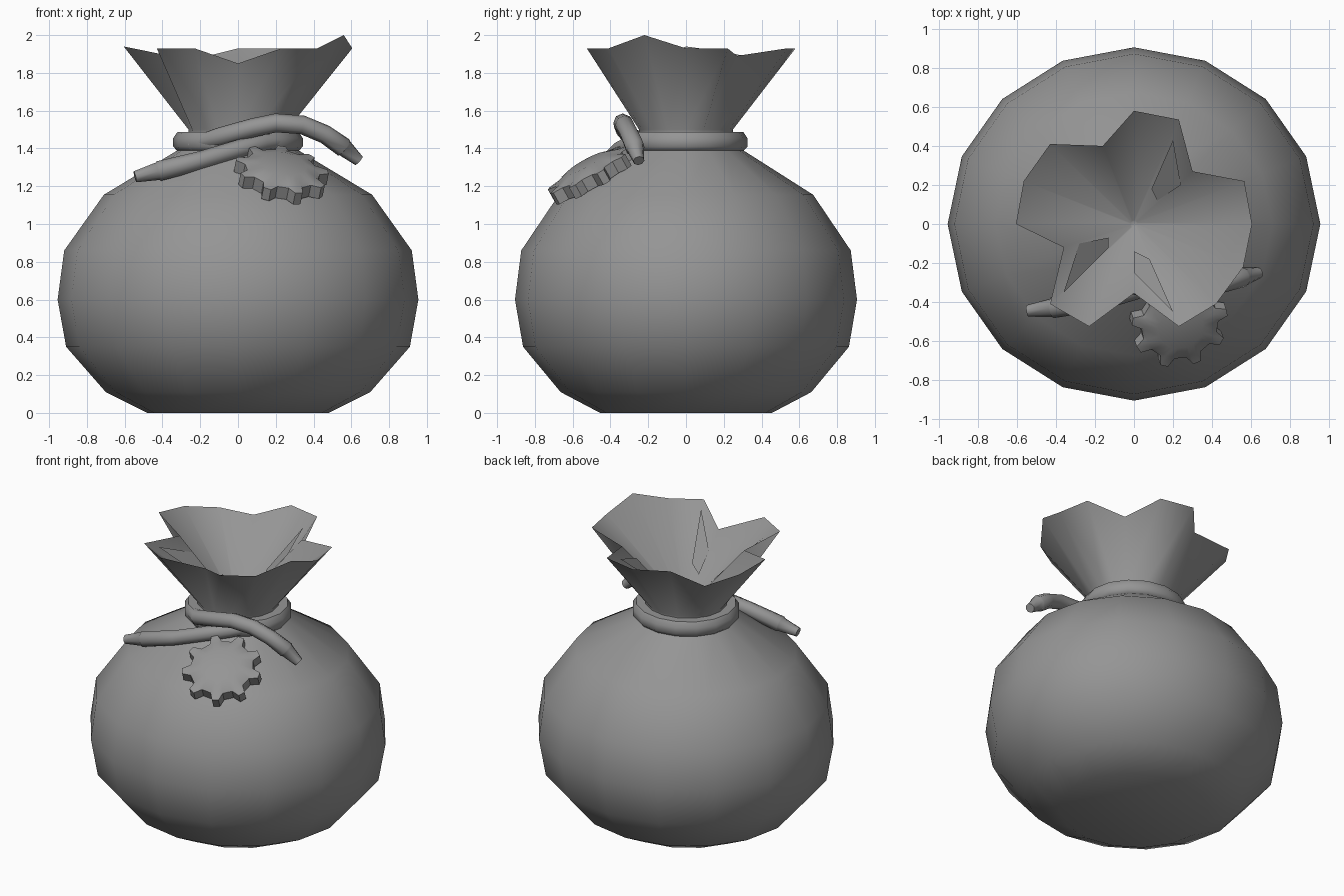
import bpy, bmesh
from math import sin, cos, pi, radians
from mathutils import Vector, Matrix

if "Cube" in bpy.data.objects:
    bpy.data.objects.remove(bpy.data.objects["Cube"])

N = 16
grey = bpy.data.materials.new("dark_grey")
grey.diffuse_color = (.3, .3, .3, 1)
grey.use_nodes = True
grey.node_tree.nodes["Principled BSDF"].inputs["Base Color"].default_value = grey.diffuse_color


def finish(name, bm, angle=None):
    bmesh.ops.recalc_face_normals(bm, faces=bm.faces)
    me = bpy.data.meshes.new(name)
    bm.to_mesh(me)
    bm.free()
    me.materials.append(grey)
    ob = bpy.data.objects.new(name, me)
    bpy.context.collection.objects.link(ob)
    if angle:
        bpy.ops.object.select_all(action='DESELECT')
        ob.select_set(True)
        bpy.context.view_layer.objects.active = ob
        bpy.ops.object.shade_smooth_by_angle(angle=radians(angle))
    return ob


def loft(bm, rings, cap=True, closed=False):
    vs = [[bm.verts.new(p) for p in r] for r in rings]
    pairs = list(zip(vs, vs[1:])) + ([(vs[-1], vs[0])] if closed else [])
    for a, b in pairs:
        n = len(a)
        for i in range(n):
            j = (i + 1) % n
            bm.faces.new((a[i], a[j], b[j], b[i]))
    if cap:
        bm.faces.new(vs[0][::-1])
        bm.faces.new(vs[-1])


def ellipse(r, z, squash=0.948):
    return [(r * cos(2 * pi * i / N), r * squash * sin(2 * pi * i / N), z) for i in range(N)]


# Sack: round body, pinched neck, crumpled rim and funnel-shaped inside
profile = [(.48, 0), (.70, .11), (.91, .35), (.955, .6), (.92, .86), (.71, 1.155),
           (.32, 1.39), (.265, 1.45), (.262, 1.5)]
rim = [(.605, 0, 1.93), (.565, .22, 1.93), (.30, .27, 1.89), (.23, .535, 1.93),
       (0, .58, 1.93), (-.16, .40, 1.89), (-.43, .41, 1.865), (-.565, .22, 1.91),
       (-.605, 0, 1.94), (-.36, -.12, 1.89), (-.43, -.41, 1.93), (-.23, -.525, 1.93),
       (0, -.355, 1.85), (.23, -.525, 1.93), (.42, -.41, 1.93), (.56, -.22, 2.0)]
bm = bmesh.new()
loft(bm, [ellipse(r, z) for r, z in profile] + [rim, ellipse(.02, 1.46)])
finish("sack", bm, 70)

# Fold creases showing inside the mouth
folds = [[(.2, -.45, 1.90), (.08, -.18, 1.66), (0, -.14, 1.62), (0, -.25, 1.74)],
         [(.2, .43, 1.89), (.09, .18, 1.66), (.12, .12, 1.63), (.24, .2, 1.80)],
         [(-.36, -.35, 1.90), (-.13, -.12, 1.63), (-.13, -.07, 1.62), (-.28, -.1, 1.79)]]
bm = bmesh.new()
for f in folds:
    bm.faces.new([bm.verts.new(p) for p in f])
finish("mouth_folds", bm)

# Cord around the neck
section = [(.25, 1.385), (.32, 1.385), (.343, 1.41), (.343, 1.455), (.32, 1.488), (.25, 1.488)]
bm = bmesh.new()
loft(bm, [ellipse(r, z) for r, z in section], cap=False, closed=True)
finish("neck_cord", bm, 50)


# Loose cord ends with tapered tips
def cord(name, pts, radii, sides=8):
    pts = [Vector(p) for p in pts]
    rings = []
    for i, p in enumerate(pts):
        t = (pts[min(i + 1, len(pts) - 1)] - pts[max(i - 1, 0)]).normalized()
        u = t.cross(Vector((0, 0, 1))).normalized()
        w = u.cross(t)
        rings.append([p + radii[i] * (cos(2 * pi * k / sides) * u + sin(2 * pi * k / sides) * w)
                      for k in range(sides)])
    bm = bmesh.new()
    loft(bm, rings)
    finish(name, bm, 50)


cord("cord_end_right",
     [(-.24, -.17, 1.42), (-.10, -.29, 1.46), (.08, -.33, 1.51), (.2, -.335, 1.535), (.34, -.325, 1.525),
      (.46, -.30, 1.475), (.56, -.27, 1.405), (.565, -.269, 1.401), (.64, -.25, 1.335)],
     [.04, .05, .05, .05, .05, .05, .053, .047, .03])
cord("cord_end_left",
     [(.24, -.16, 1.44), (.13, -.28, 1.43), (0, -.34, 1.395), (-.2, -.40, 1.335),
      (-.42, -.43, 1.28), (-.426, -.43, 1.279), (-.545, -.445, 1.25)],
     [.04, .05, .05, .05, .053, .047, .03])

# Toothed seal lying on the shoulder of the sack
teeth = 9


def toothed(ro, ri, z):
    out = []
    for k in range(teeth):
        a = 2 * pi * k / teeth - pi / 2 + radians(4)
        for d, r in ((-.28, ri), (-.12, ro), (.12, ro), (.28, ri)):
            q = a + d * 2 * pi / teeth
            out.append((r * cos(q), r * sin(q), z))
    return out


bm = bmesh.new()
loft(bm, [toothed(.25, .20, -.04), toothed(.25, .20, .03),
          toothed(.185, .185, .042), toothed(.12, .12, .065)])
normal = Vector((.17, -.48, .86)).normalized()
up = (Vector((0, 0, 1)) - normal * normal.z).normalized()
side = up.cross(normal)
rot = Matrix((side, up, normal)).transposed().to_4x4()
bmesh.ops.transform(bm, matrix=Matrix.Translation((.23, -.50, 1.265)) @ rot, verts=bm.verts)
finish("toothed_seal", bm, 35)
